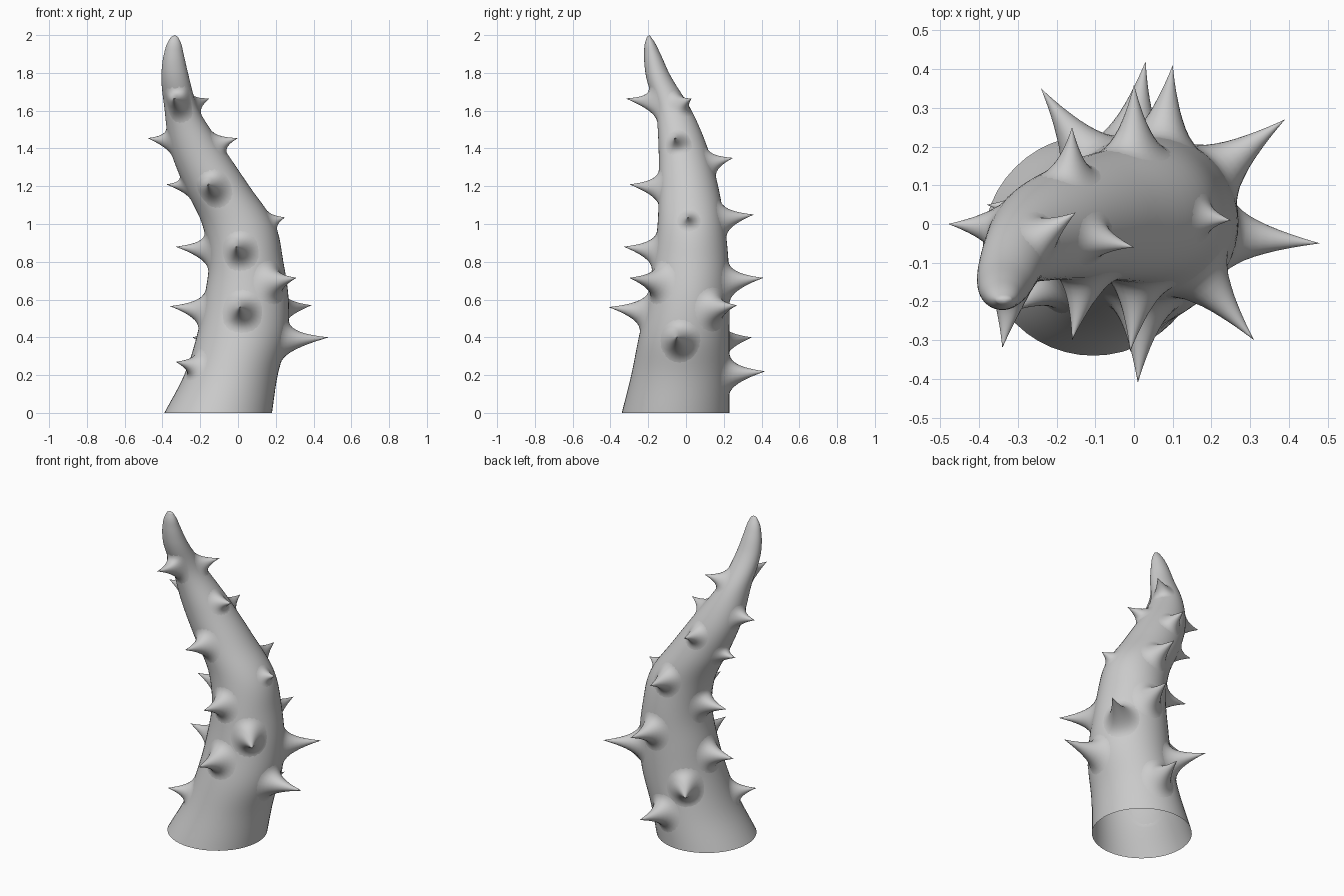
import bpy, bmesh
from math import sin, cos, tau
from mathutils import Vector
from mathutils.bvhtree import BVHTree

if "Cube" in bpy.data.objects:
    bpy.data.objects.remove(bpy.data.objects["Cube"])

# Horizontal sections of the trunk: z, x left, x right, y front, y back
SECTIONS = [
    (0.0, -.39, .18, -.34, .23), (0.2, -.285, .21, -.29, .23),
    (0.4, -.22, .262, -.25, .23), (0.6, -.18, .268, -.205, .23),
    (0.8, -.155, .24, -.175, .225), (1.0, -.19, .195, -.15, .205),
    (1.2, -.285, .06, -.145, .17), (1.4, -.36, -.075, -.145, .115),
    (1.6, -.388, -.205, -.16, .03), (1.8, -.405, -.265, -.215, -.09),
    (1.9, -.392, -.288, -.222, -.135), (1.96, -.373, -.303, -.217, -.165),
    (1.99, -.355, -.317, -.207, -.185),
]
# Thorn tips
TIPS = [
    (-.33, -.23, .27), (-.24, .35, .40), (.48, -.05, .40), (.39, .27, .57),
    (-.36, .04, .565), (.01, -.41, .56), (.31, -.30, .715), (-.33, .07, .88),
    (-.01, -.33, .88), (.25, .01, 1.035), (-.38, .05, 1.21), (-.16, -.30, 1.21),
    (0, -.06, 1.455), (-.48, 0, 1.455), (-.34, -.32, 1.665), (-.15, .03, 1.665),
    (.03, .42, .22), (.10, .41, .715), (0, .36, 1.05), (-.16, .25, 1.35),
]


def section(u):
    """Smooth Catmull-Rom blend between the trunk sections."""
    n = len(SECTIONS) - 1
    i = min(int(u), n - 1)
    t = u - i
    b, c = Vector(SECTIONS[i]), Vector(SECTIONS[i + 1])
    a = Vector(SECTIONS[i - 1]) if i > 0 else 2 * b - c
    d = Vector(SECTIONS[i + 2]) if i + 2 <= n else 2 * c - b

    def tangent(p, q, r):
        w = (r[0] - q[0]) / (r[0] - p[0])
        return (q - p) / (q[0] - p[0]) * w + (r - q) / (r[0] - q[0]) * (1 - w)

    h = c[0] - b[0]
    return ((2*t**3 - 3*t*t + 1) * b + (t**3 - 2*t*t + t) * h * tangent(a, b, c)
            + (3*t*t - 2*t**3) * c + (t**3 - t*t) * h * tangent(b, c, d))


def skin(bm, rings, tip):
    """Join rings of points into a surface closed at the tip."""
    rows = [[bm.verts.new(p) for p in r] for r in rings]
    n = len(rows[0])
    for lo, hi in zip(rows, rows[1:]):
        for k in range(n):
            bm.faces.new((lo[k], lo[(k+1) % n], hi[(k+1) % n], hi[k]))
    top = bm.verts.new(tip)
    for k in range(n):
        bm.faces.new((rows[-1][k], rows[-1][(k+1) % n], top))
    bm.normal_update()


def finish(bm, name):
    me = bpy.data.meshes.new(name)
    bm.to_mesh(me)
    bm.free()
    for p in me.polygons:
        p.use_smooth = True
    ob = bpy.data.objects.new(name, me)
    bpy.context.collection.objects.link(ob)
    return ob


# Curved tapering trunk, open at the bottom
SIDES, STEPS = 48, 6
rings = []
for j in range((len(SECTIONS) - 1) * STEPS + 1):
    z, x0, x1, y0, y1 = section(j / STEPS)
    rings.append([Vector(((x0+x1)/2 + (x1-x0)/2 * cos(tau*k/SIDES),
                          (y0+y1)/2 + (y1-y0)/2 * sin(tau*k/SIDES), z))
                  for k in range(SIDES)])
trunk = bmesh.new()
skin(trunk, rings, Vector((-.335, -.195, 2.0)))
tree = BVHTree.FromBMesh(trunk)
finish(trunk, "trunk")


# Thorns: concave cones whose flared feet follow the trunk surface
def axis_point(z):
    i = max(k for k, s in enumerate(SECTIONS) if s[0] <= z)
    a, b = Vector(SECTIONS[i]), Vector(SECTIONS[i + 1])
    s = a.lerp(b, (z - a[0]) / (b[0] - a[0]))
    return Vector(((s[1]+s[2])/2, (s[3]+s[4])/2, z))


for n, tip in enumerate(TIPS):
    tip = Vector(tip)
    out = (tip - axis_point(tip.z - .05)).normalized()
    foot = tree.ray_cast(tip, -out)[0]
    rise = tip - foot
    radius = min(.14, .045 + .5 * rise.length)
    normal = (out + tree.find_nearest(foot)[1]).normalized()
    u = Vector((0, 0, 1)).cross(normal).normalized()
    v = normal.cross(u)
    loops = []
    for s in (1, .88, .76, .64, .53, .43, .34, .26, .19, .13, .08, .035):
        loop = []
        for k in range(24):
            a = tau * k / 24
            flat = foot + radius * s * (cos(a) * u + sin(a) * v)
            ground = tree.find_nearest(flat)[0]
            loop.append(ground + rise * ((1 - s) ** 3 - .006 * s))
        loops.append(loop)
    bm = bmesh.new()
    skin(bm, loops, tip)
    finish(bm, f"thorn_{n + 1}")
